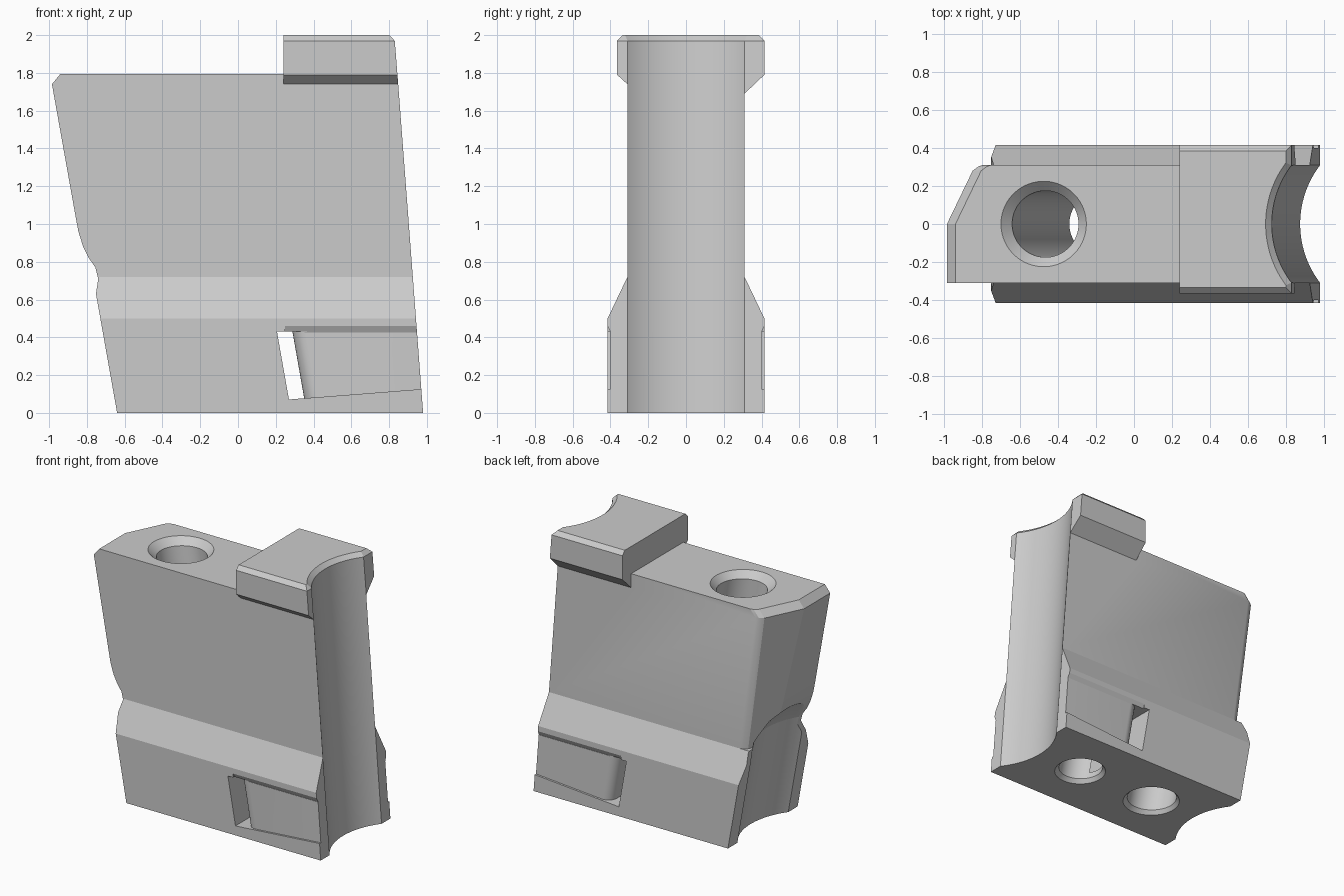
import bpy, bmesh, math

if "Cube" in bpy.data.objects:
    bpy.data.objects.remove(bpy.data.objects["Cube"])

LEAN = -0.176    # tilt of the bores and the narrow end
RAKE = -0.076    # tilt of the hollow end

grey = bpy.data.materials.new("plain grey")
grey.use_nodes = True
grey.diffuse_color = (0.6, 0.6, 0.6, 1)
grey.node_tree.nodes["Principled BSDF"].inputs["Base Color"].default_value = (0.6, 0.6, 0.6, 1)


def loft(name, loops):
    """Closed solid through matching loops of points."""
    bm = bmesh.new()
    rings = [[bm.verts.new(p) for p in loop] for loop in loops]
    n = len(rings[0])
    for a, b in zip(rings, rings[1:]):
        for i in range(n):
            j = (i + 1) % n
            bm.faces.new((a[i], a[j], b[j], b[i]))
    bm.faces.new(rings[0][::-1])
    bm.faces.new(rings[-1])
    bmesh.ops.recalc_face_normals(bm, faces=bm.faces)
    mesh = bpy.data.meshes.new(name)
    bm.to_mesh(mesh)
    bm.free()
    mesh.materials.append(grey)
    obj = bpy.data.objects.new(name, mesh)
    bpy.context.collection.objects.link(obj)
    return obj


def along_y(name, profile, half=0.6):
    return loft(name, [[(x, y, z) for x, z in profile] for y in (-half, half)])


def along_x(name, section, lo=-1.4, hi=1.4):
    return loft(name, [[(x, y, z) for y, z in section] for x in (lo, hi)])


def round_loft(name, rings, segments=96):
    """Round solid; each ring is (z, centre x, radius)."""
    turn = [math.tau * (i + 0.5) / segments for i in range(segments)]
    return loft(name, [[(cx + r * math.cos(t), r * math.sin(t), z) for t in turn]
                       for z, cx, r in rings])


def combine(target, tool, operation):
    mod = target.modifiers.new(operation, "BOOLEAN")
    mod.operation, mod.object, mod.solver = operation, tool, "EXACT"
    bpy.context.view_layer.objects.active = target
    bpy.ops.object.modifier_apply(modifier=mod.name)
    bpy.data.objects.remove(tool)


# Body: side outline limited by a cross-section with the wide foot
body = along_y("block_body", [
    (-0.64, 0), (0.98, 0), (0.844, 1.795), (-0.94, 1.795), (-0.985, 1.74),
    (-0.86, 1.04), (-0.845, 0.96), (-0.82, 0.88), (-0.79, 0.82), (-0.755, 0.77),
    (-0.74, 0.71), (-0.752, 0.63)])
half = [(0.415, -0.1), (0.415, 0.5), (0.31, 0.72), (0.31, 1.9)]
combine(body, along_x("section", half + [(-y, z) for y, z in reversed(half)]), "INTERSECT")

# Slanted back corner of the narrow end, with its top bevel
corner = [(-1.3, -0.653), (-0.85, 0.28), (-0.82, 0.303), (-0.78, 0.316), (-0.78, 0.6), (-1.3, 0.6)]
combine(body, loft("corner_cutter", [[(x + s, y, z) for x, y in corner]
        for z, s in ((0.72, 0.135), (1.74, 0), (1.85, 0.09))]), "DIFFERENCE")

# Scoop in the lower narrow end, fading out upward
combine(body, round_loft("scoop_cutter", [
    (-0.1, -1.05 - LEAN * 0.1, 0.51), (0.76, -1.05 + LEAN * 0.76, 0.51),
    (0.9, -1.13 + LEAN * 0.9, 0.51), (1.08, -1.34 + LEAN, 0.51)]), "DIFFERENCE")

# Overhanging cap
cap = along_y("cap", [(0.24, 1.6), (0.859, 1.6), (0.83, 1.97), (0.79, 2.01), (0.24, 2.01)])
combine(cap, along_x("cap_section", [
    (-0.365, 1.79), (-0.31, 1.74), (0.31, 1.69), (0.415, 1.79),
    (0.415, 1.97), (0.385, 2), (-0.335, 2), (-0.365, 1.97)]), "INTERSECT")
combine(body, cap, "UNION")

# Long hollow in the wide end, flared at the top
combine(body, round_loft("hollow_cutter", [
    (z, 1.385 + RAKE * z, r) for z, r in ((-0.1, 0.51), (1.97, 0.51), (2.03, 0.57))]), "DIFFERENCE")

# Strap channel wrapping around a rounded core
r, left, side = 0.08, 0.364, 0.4
arc = [(left + r - r * math.sin(t), side - r + r * math.cos(t))
       for t in [math.pi / 2 * i / 8 for i in range(9)]]
front = [(1.2, 0.5), (1.2, side)] + arc
strap = [(0.282, 0.5)] + front + [(x, -y) for x, y in reversed(front)] + [(0.282, -0.5)]


def strap_floor(x, y):
    z = (0.05 + 0.078 * x) / (1 - 0.078 * LEAN)
    return (x + LEAN * z, y, z)


combine(body, loft("strap_cutter", [
    [strap_floor(x, y) for x, y in strap],
    [(x + LEAN * 0.43, y, 0.43) for x, y in strap]]), "DIFFERENCE")
for s in (-1, 1):
    combine(body, along_x("lip_cutter", [
        (s * 0.398, 0.426), (s * 0.43, 0.49), (s * 0.43, 0.426)], 0.25), "DIFFERENCE")

# Countersunk bores: one right through, one blind
for x0, rings in ((-0.16, ((-0.04, 0.235), (0.03, 0.175), (1.745, 0.175), (1.845, 0.275))),
                  (0.5, ((-0.04, 0.215), (0.03, 0.155), (0.6, 0.155)))):
    combine(body, round_loft("bore_cutter", [(z, x0 + LEAN * z, r) for z, r in rings], 64), "DIFFERENCE")

bpy.ops.object.select_all(action="DESELECT")
body.select_set(True)
bpy.context.view_layer.objects.active = body
bpy.ops.object.shade_smooth_by_angle(angle=math.radians(20))
